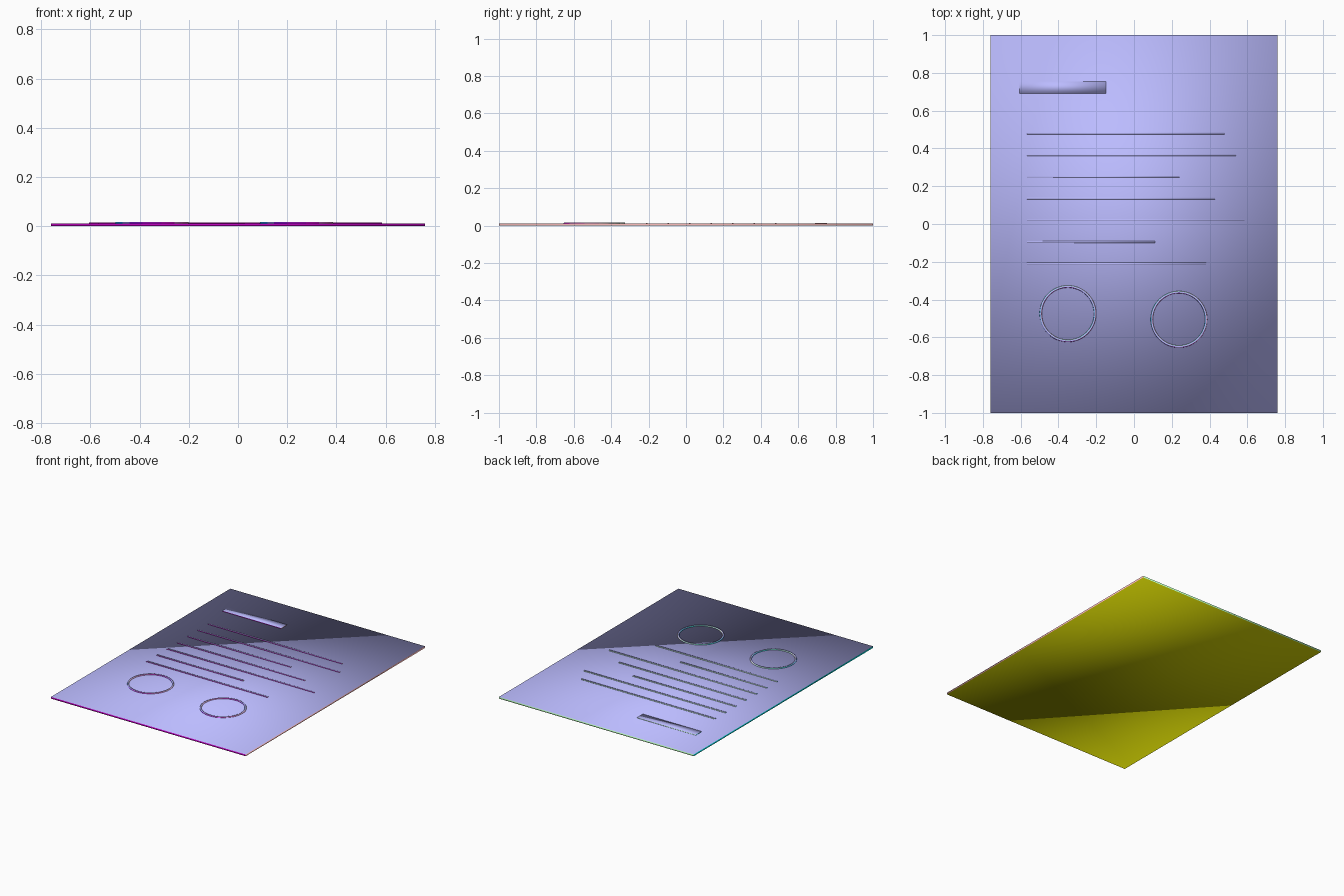
import bpy

if "Cube" in bpy.data.objects:
    bpy.data.objects.remove(bpy.data.objects["Cube"])

SHEET_TOP = 0.012


def direction_material(n):
    # Shared material tinted by the (rounded) direction a face looks in
    q = [round(c * 2) / 2 for c in n]
    name = "tint_" + "_".join(f"{c:+.1f}" for c in q)
    mat = bpy.data.materials.get(name)
    if mat is None:
        mat = bpy.data.materials.new(name)
        mat.diffuse_color = tuple(0.5 + 0.5 * c for c in q) + (1.0,)
        mat.use_nodes = True
        mat.node_tree.nodes["Principled BSDF"].inputs["Base Color"].default_value = mat.diffuse_color
    return mat


def finish(name):
    # Name, smooth and tint the active object
    ob = bpy.context.object
    ob.name = name
    bpy.ops.object.shade_smooth()
    slots = {}
    for face in ob.data.polygons:
        mat = direction_material([c + 0.0 for c in face.normal])
        if mat.name not in slots:
            slots[mat.name] = len(ob.data.materials)
            ob.data.materials.append(mat)
        face.material_index = slots[mat.name]
    return ob


def box(name, x0, x1, y0, y1, z0, z1):
    bpy.ops.mesh.primitive_cube_add(size=1, location=((x0 + x1) / 2, (y0 + y1) / 2, (z0 + z1) / 2))
    bpy.context.object.scale = (x1 - x0, y1 - y0, z1 - z0)
    bpy.ops.object.transform_apply(location=False, rotation=False, scale=True)
    return finish(name)


# Paper sheet
box("paper_sheet", -0.76, 0.76, -1, 1, 0, SHEET_TOP)

# Heading bar, slightly raised
box("heading_bar", -0.605, -0.147, 0.69, 0.755, SHEET_TOP - 0.002, 0.0155)

# Ruled writing lines of varying length
line_ends = [0.48, 0.54, 0.24, 0.43, 0.585, 0.11, 0.38]
for i, end in enumerate(line_ends):
    y = 0.48 - i * 0.115
    box(f"writing_line_{i + 1}", -0.567, end, y - 0.005, y + 0.005, SHEET_TOP - 0.002, 0.0155)

# Two stain rings near the bottom
for i, (x, y) in enumerate([(-0.35, -0.475), (0.238, -0.505)]):
    bpy.ops.mesh.primitive_torus_add(location=(x, y, SHEET_TOP), major_radius=0.144,
                                     minor_radius=0.006, major_segments=48, minor_segments=12)
    finish(f"stain_ring_{i + 1}")
